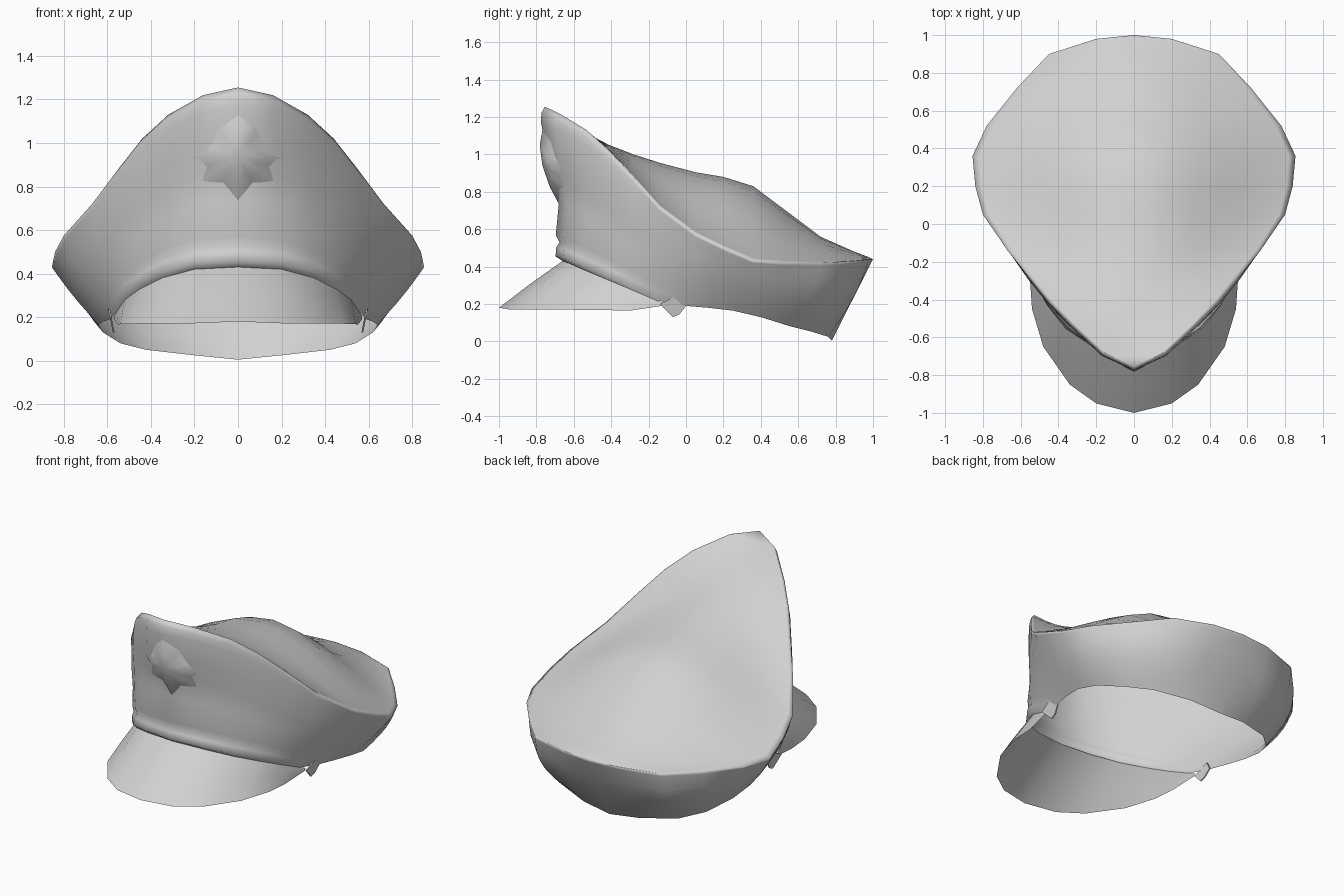
import bpy, bmesh, math
from mathutils import Vector

if "Cube" in bpy.data.objects:
    bpy.data.objects.remove(bpy.data.objects["Cube"])

cloth = bpy.data.materials.new("light grey cloth")
cloth.diffuse_color = (0.64, 0.64, 0.64, 1)
cloth.use_nodes = True
cloth.node_tree.nodes["Principled BSDF"].inputs["Base Color"].default_value = cloth.diffuse_color


def finish(name, bm, angle=70):
    """Turn a right-hand half into a mirrored, smooth object."""
    bmesh.ops.remove_doubles(bm, verts=bm.verts, dist=0.0005)
    bmesh.ops.dissolve_degenerate(bm, edges=bm.edges, dist=0.0005)
    mesh = bpy.data.meshes.new(name)
    bm.to_mesh(mesh)
    bm.free()
    mesh.materials.append(cloth)
    ob = bpy.data.objects.new(name, mesh)
    bpy.context.collection.objects.link(ob)
    mod = ob.modifiers.new("Mirror", 'MIRROR')
    mod.use_clip = True
    mod.merge_threshold = 0.001
    bpy.ops.object.select_all(action='DESELECT')
    ob.select_set(True)
    bpy.context.view_layer.objects.active = ob
    bpy.ops.object.modifier_apply(modifier="Mirror")
    bpy.ops.object.shade_smooth_by_angle(angle=math.radians(angle))
    return ob


def loft(name, rows, angle=70):
    """Skin a grid of rows, each running front to back."""
    bm = bmesh.new()
    grid = [[bm.verts.new(p) for p in row] for row in rows]
    for low, high in zip(grid, grid[1:]):
        for i in range(len(low) - 1):
            bm.faces.new((low[i], low[i + 1], high[i + 1], high[i]))
    return finish(name, bm, angle)


# Half outlines, front to back: opening at the bottom and rim at the top
opening = [Vector(p) for p in (
    (0, -.66, .43), (.2, -.63, .42), (.35, -.54, .38), (.45, -.42, .33),
    (.52, -.3, .28), (.56, -.16, .22), (.59, 0, .19), (.62, .12, .18),
    (.64, .25, .165), (.62, .4, .13), (.54, .56, .08), (.42, .68, .05),
    (.2, .76, .025), (0, .78, .005))]
rim = [Vector(p) for p in (
    (0, -.755, 1.255), (.16, -.68, 1.22), (.32, -.53, 1.13), (.44, -.41, 1.02),
    (.55, -.28, .88), (.67, -.14, .72), (.8, .05, .575), (.84, .2, .5),
    (.855, .36, .43), (.78, .52, .42), (.62, .72, .42), (.45, .9, .43),
    (.2, .98, .44), (0, 1, .44))]
crown_z = [1.255, 1.2, 1.11, 1.05, 1.0, .955, .905, .88, .83, .71, .56, .48,
           .45, .44]

# Wall: (height share, outward push at the front), with the band ridge low down
wall = [(0, 0), (.03, .035), (.09, .025), (.12, .005), (.17, .02),
        (.37, -.015), (.55, .0), (.7, .02), (.9, .03), (.96, .022), (1, 0)]
# Outward swell of the wall for each column
swell = [0, 0, 0, .01, .02, .02, .015, .01, .01, .03, .05, .05, .025, 0]
rows = []
for f, push in wall:
    row = []
    for i, (a, b) in enumerate(zip(opening, rim)):
        p = a.lerp(b, f)
        out = Vector((p.x, p.y, 0)).normalized()
        fade = max(0, 1 - i / 5)
        row.append(p + out * (push * fade + swell[i] * math.sin(math.pi * f)))
    rows.append(row)

# Crown: bell-shaped cross-sections from the rim to the centre line
for t in (.96, .85, .7, .55, .4, .2, 0):
    rise = .5 * (1 - t * t) + .25 * (1 + math.cos(math.pi * t))
    rows.append([Vector((r.x * t, r.y, r.z + (c - r.z) * rise))
                 for r, c in zip(rim, crown_z)])
body = loft("cap_body", rows, 150)

# Visor: sloping sheet from the front of the opening
edge = [Vector(p) for p in (
    (0, -1, .18), (.2, -.95, .172), (.34, -.85, .17), (.48, -.65, .17),
    (.54, -.45, .168), (.55, -.3, .165), (.57, -.13, .19))]
inner = opening[:6] + [Vector((.57, -.12, .205))]
middle = [a.lerp(b, .5) + Vector((0, 0, .005)) for a, b in zip(edge, inner)]
loft("visor", [edge, middle, inner])

# Badge: soft star relief that grows out of the front wall
bpy.context.view_layer.update()


def on_wall(x, z, lift):
    hit, place, _, _ = body.ray_cast(Vector((x, -2, z)), Vector((0, 1, 0)))
    return Vector((x, place.y - lift, z))


star = [(0, .73), (.07, .81), (.17, .82), (.15, .89), (.25, .93), (.14, .98),
        (.09, 1.07), (0, 1.14)]
bm = bmesh.new()
foot = [bm.verts.new(on_wall(x, z, -.004)) for x, z in star]
top = [bm.verts.new(on_wall(x * .55, .94 + (z - .94) * .55, .028))
       for x, z in star]
hub = bm.verts.new(on_wall(0, .94, .04))
for i in range(len(star) - 1):
    bm.faces.new((foot[i], foot[i + 1], top[i + 1], top[i]))
    bm.faces.new((top[i], top[i + 1], hub))
finish("front_badge", bm, 150)

# Strap ends: thin pointed tabs hanging below the wall beside the visor
bm = bmesh.new()
side = [(-.14, .2), (-.07, .13), (-.035, .145), (0, .19), (-.04, .25)]
outer = [bm.verts.new((.575 + .2 * (z - .13), y, z)) for y, z in side]
back = [bm.verts.new((.567 + .2 * (z - .13), y, z)) for y, z in side]
bm.faces.new(outer)
bm.faces.new(back[::-1])
for i in range(5):
    j = (i + 1) % 5
    bm.faces.new((outer[j], outer[i], back[i], back[j]))
finish("strap_tabs", bm, 30)
